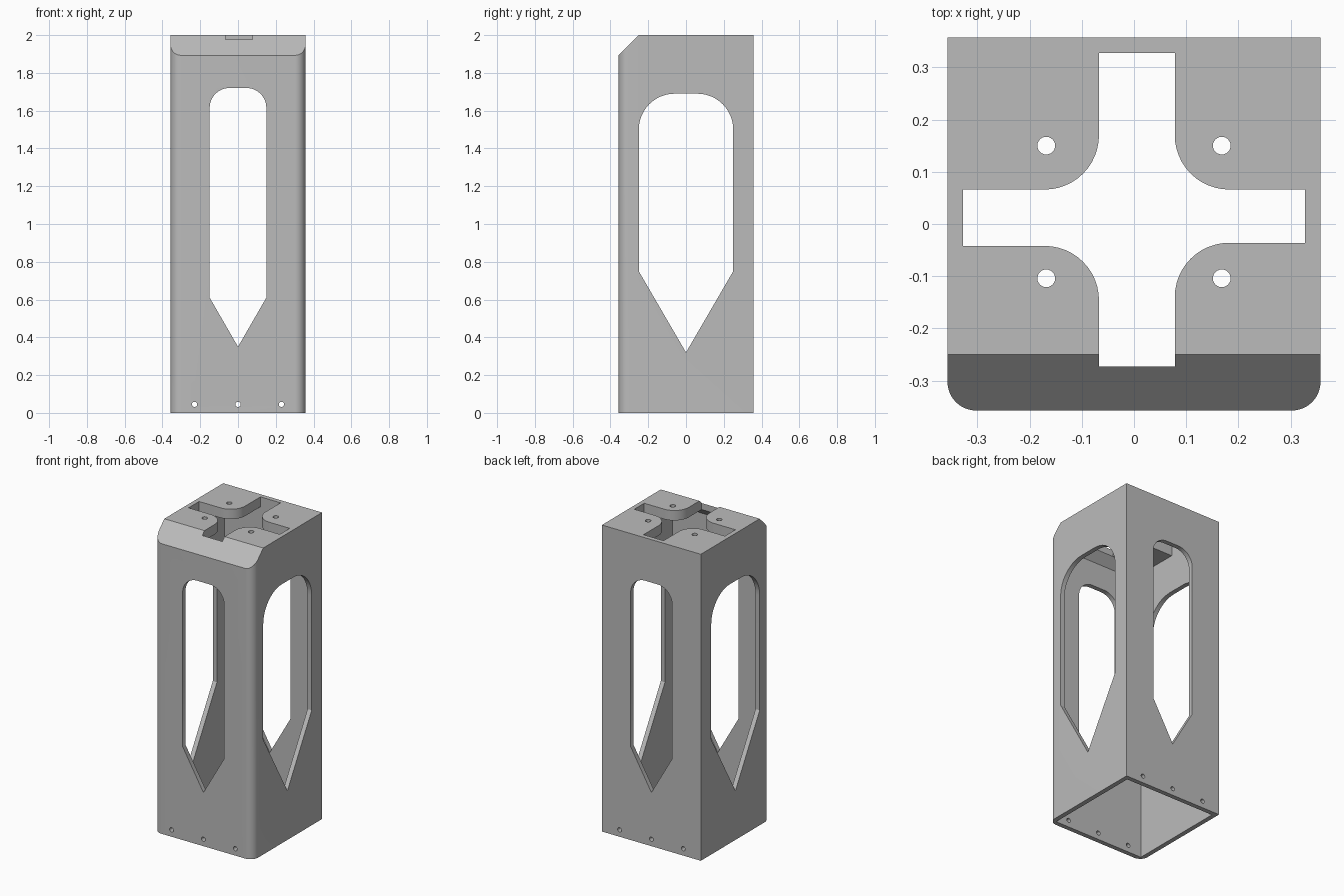
import bpy, bmesh
from math import pi, cos, sin, tan
from mathutils import Vector

cube = bpy.data.objects.get("Cube")
if cube:
    bpy.data.objects.remove(cube, do_unlink=True)

HALF, WALL, TOP, PLATE = 0.357, 0.03, 2.0, 0.065
INNER = HALF - WALL

grey = bpy.data.materials.new("plain_grey")
grey.use_nodes = True
colour = (0.5, 0.5, 0.5, 1)
grey.diffuse_color = colour
grey.node_tree.nodes["Principled BSDF"].inputs["Base Color"].default_value = colour


def rounded(corners, steps=12):
    """Outline from (u, v, radius) corners, with arcs where radius > 0."""
    out = []
    for i, (u, v, r) in enumerate(corners):
        p = Vector((u, v))
        if r == 0:
            out.append(p)
            continue
        a = (Vector(corners[i - 1][:2]) - p).normalized()
        b = (Vector(corners[(i + 1) % len(corners)][:2]) - p).normalized()
        half = a.angle(b) / 2
        centre = p + (a + b).normalized() * (r / sin(half))
        start = p + a * (r / tan(half)) - centre
        end = p + b * (r / tan(half)) - centre
        sweep = pi - 2 * half
        for k in range(steps + 1):
            t = k / steps
            out.append(centre + (start * sin((1 - t) * sweep) + end * sin(t * sweep)) / sin(sweep))
    return out


def prism(name, outline, axis, lo, hi):
    """Extrude an outline along an axis: Z takes (x, y), Y (x, z), X (y, z)."""
    place = {"X": lambda u, v, w: (w, u, v),
             "Y": lambda u, v, w: (u, w, v),
             "Z": lambda u, v, w: (u, v, w)}[axis]
    bm = bmesh.new()
    ends = [[bm.verts.new(place(p[0], p[1], w)) for p in outline] for w in (lo, hi)]
    for ring in ends:
        bm.faces.new(ring)
    n = len(outline)
    for i in range(n):
        j = (i + 1) % n
        bm.faces.new((ends[0][i], ends[0][j], ends[1][j], ends[1][i]))
    bmesh.ops.recalc_face_normals(bm, faces=bm.faces)
    mesh = bpy.data.meshes.new(name)
    bm.to_mesh(mesh)
    bm.free()
    obj = bpy.data.objects.new(name, mesh)
    bpy.context.collection.objects.link(obj)
    mesh.materials.append(grey)
    return obj


def circle(u, v, r, n=24):
    return [(u + r * cos(2 * pi * k / n), v + r * sin(2 * pi * k / n)) for k in range(n)]


def cut(cutter):
    """Subtract a cutter from the housing and discard it."""
    bpy.context.view_layer.objects.active = housing
    mod = housing.modifiers.new("cut", "BOOLEAN")
    mod.operation, mod.solver, mod.object = "DIFFERENCE", "EXACT", cutter
    bpy.ops.object.modifier_apply(modifier=mod.name)
    bpy.data.objects.remove(cutter, do_unlink=True)


def window(half_width, tip, shoulder, top, radius):
    return rounded([(0, tip, 0), (half_width, shoulder, 0), (half_width, top, radius),
                    (-half_width, top, radius), (-half_width, shoulder, 0)])


# Outer box, rounded on the two front vertical edges
housing = prism("housing", rounded([(-HALF, -HALF, 0.055), (HALF, -HALF, 0.055),
                                    (HALF, HALF, 0), (-HALF, HALF, 0)]), "Z", 0, TOP)

# Sloped front top edge
cut(prism("slope_cutter", [(-0.25, TOP), (-0.45, TOP - 0.2), (-0.45, 2.1), (-0.15, 2.1)],
          "X", -1, 1))

# Hollow inside, open at the bottom, following the slope
ceiling = TOP - PLATE
cut(prism("cavity_cutter", [(-INNER, -0.1), (INNER, -0.1), (INNER, ceiling),
                            (-0.273, ceiling), (-INNER, ceiling - 0.054)], "X", -INNER, INNER))

# Arched windows with pointed lower ends, front to back and side to side
cut(prism("front_back_window_cutter", window(0.15, 0.35, 0.61, 1.72, 0.105), "Y", -1, 1))
cut(prism("side_window_cutter", window(0.25, 0.32, 0.75, 1.69, 0.19), "X", -1, 1))

# Cross-shaped opening in the top plate
L, R, BACK, FRONT = -0.067, 0.078, INNER, -0.273
HI, LO_L, LO_R, F = 0.066, -0.042, -0.036, 0.104
cross = [(L, FRONT, 0), (R, FRONT, 0), (R, LO_R, F), (INNER, LO_R, 0),
         (INNER, HI, 0), (R, HI, F), (R, BACK, 0), (L, BACK, 0),
         (L, HI, F), (-INNER, HI, 0), (-INNER, LO_L, 0), (L, LO_L, F)]
cut(prism("cross_cutter", rounded(cross), "Z", ceiling - 0.02, 2.1))

# Screw holes in the top plate
for x in (-0.168, 0.168):
    for y in (-0.104, 0.15):
        cut(prism("top_hole_cutter", circle(x, y, 0.017), "Z", 1.8, 2.1))

# Small holes along the lower front and back edges
for x in (-0.23, 0, 0.23):
    cut(prism("base_hole_cutter", circle(x, 0.045, 0.014), "Y", -1, 1))

# Smooth the rounded edges and keep corners crisp
bpy.ops.object.select_all(action="DESELECT")
housing.select_set(True)
bpy.context.view_layer.objects.active = housing
bpy.ops.object.shade_smooth_by_angle(angle=pi / 6)
